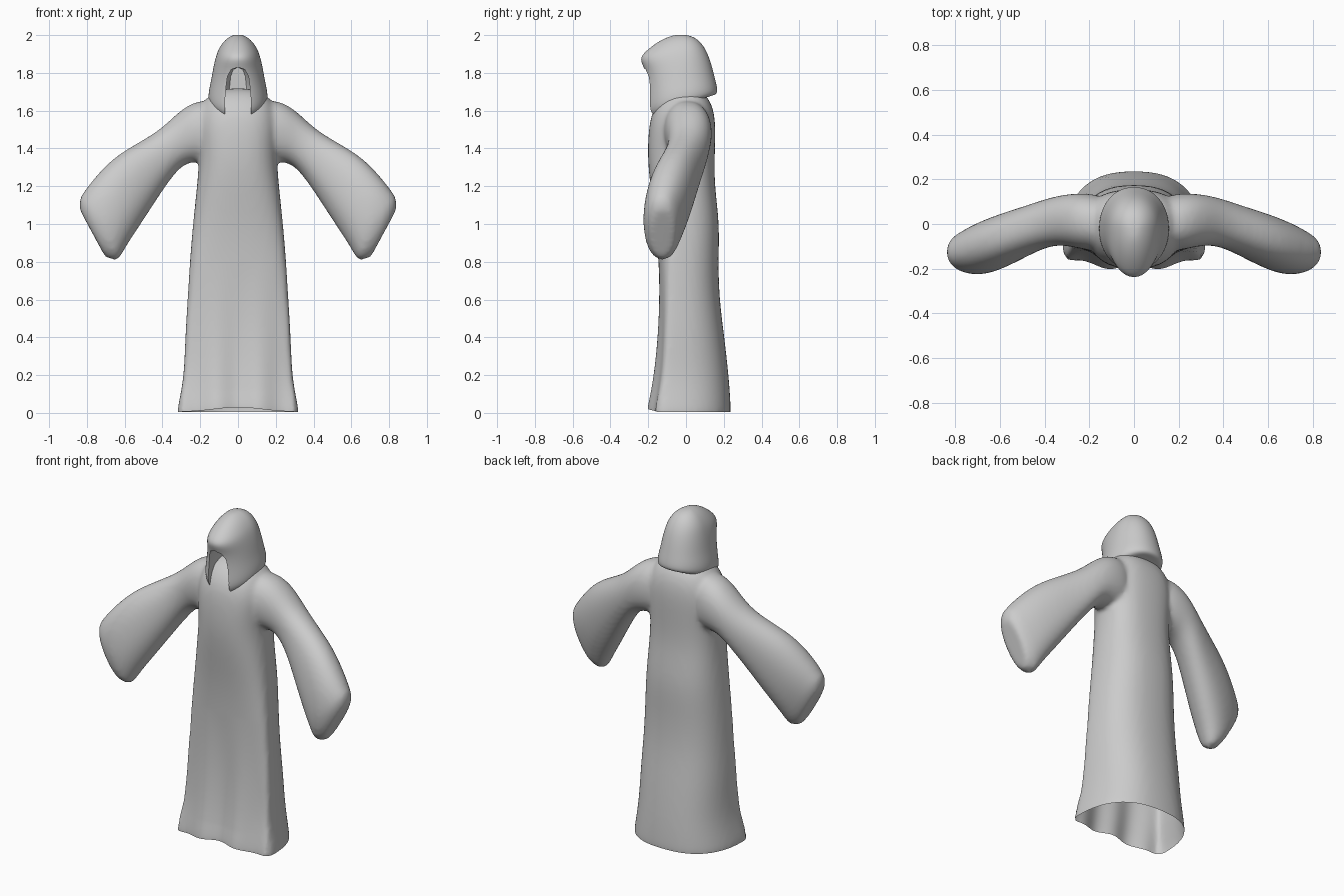
import bpy, bmesh, math
from mathutils import Vector

if "Cube" in bpy.data.objects:
    bpy.data.objects.remove(bpy.data.objects["Cube"])

N = 28


def power(v, e):
    return math.copysign(abs(v) ** e, v)


def loft(name, rings, levels=2):
    """Skin a list of equal-length point rings, capped at both ends."""
    bm = bmesh.new()
    rows = [[bm.verts.new(p) for p in ring] for ring in rings]
    n = len(rows[0])
    for a, b in zip(rows, rows[1:]):
        for i in range(n):
            bm.faces.new((a[i], a[(i + 1) % n], b[(i + 1) % n], b[i]))
    bm.faces.new(rows[0])
    bm.faces.new(rows[-1])
    bmesh.ops.recalc_face_normals(bm, faces=bm.faces[:])
    me = bpy.data.meshes.new(name)
    bm.to_mesh(me)
    bm.free()
    ob = bpy.data.objects.new(name, me)
    bpy.context.collection.objects.link(ob)
    if levels:
        ob.modifiers.new("smooth", 'SUBSURF').levels = levels
    return ob


def bake(ob):
    """Apply every modifier on an object."""
    bpy.context.view_layer.update()
    dg = bpy.context.evaluated_depsgraph_get()
    me = bpy.data.meshes.new_from_object(ob.evaluated_get(dg))
    ob.modifiers.clear()
    ob.data = me


def section(w, yf, yb, ym, zf, zb, e):
    """Rounded outline with its own front depth, back depth and tilt."""
    pts = []
    for i in range(N):
        t = 2 * math.pi * i / N
        s = power(math.sin(t), e)
        y = ym + s * ((yb - ym) if s > 0 else (ym - yf))
        z = zf + (zb - zf) * (y - yf) / (yb - yf)
        pts.append((w * power(math.cos(t), e), y, z))
    return pts


# Robe body: z, half width, front y, back y, y of widest point
body = [(-.08, .33, -.20, .24, -.12), (.02, .325, -.195, .24, -.12),
        (.18, .287, -.165, .23, -.10), (.40, .282, -.145, .205, -.09),
        (.60, .268, -.14, .178, -.08), (.80, .257, -.145, .172, -.07),
        (1.0, .24, -.16, .18, -.05), (1.2, .218, -.19, .152, -.03),
        (1.35, .205, -.205, .152, 0), (1.5, .22, -.20, .158, 0),
        (1.6, .205, -.18, .15, 0), (1.68, .165, -.125, .115, 0),
        (1.72, .08, -.05, .05, 0)]
robe = loft("robe", [section(w, f, b, m, z, z, .8) for z, w, f, b, m in body])
bake(robe)

# Sleeves: top x, top z, bottom x, bottom z, centre y, half depth
arm = [(.10, 1.66, .08, 1.34, 0, .12), (.23, 1.655, .20, 1.33, .01, .13),
       (.32, 1.59, .28, 1.325, .02, .115), (.41, 1.50, .35, 1.25, .01, .108),
       (.53, 1.43, .43, 1.13, -.03, .112), (.66, 1.355, .52, .99, -.075, .122),
       (.77, 1.235, .59, .885, -.11, .118), (.828, 1.155, .625, .82, -.125, .10),
       (.84, 1.135, .64, .805, -.125, .09), (.84, 1.08, .70, .82, -.125, .065),
       (.835, 1.07, .705, .83, -.125, .055)]
for side in (1, -1):
    rings = []
    for tx, tz, bx, bz, yc, d in arm:
        ring = []
        for i in range(N):
            t = 2 * math.pi * i / N
            k = .5 + .5 * power(math.cos(t), .9)
            ring.append((side * (bx + (tx - bx) * k),
                         yc + d * power(math.sin(t), .9), bz + (tz - bz) * k))
        rings.append(ring)
    sleeve = loft("sleeve", rings)
    bake(sleeve)
    # gather the sleeves into the robe mesh
    bm = bmesh.new()
    bm.from_mesh(robe.data)
    bm.from_mesh(sleeve.data)
    bm.to_mesh(robe.data)
    bm.free()
    bpy.data.objects.remove(sleeve)

# Fuse into one cloth surface with soft joins
rm = robe.modifiers.new("fuse", 'REMESH')
rm.mode = 'VOXEL'
rm.voxel_size = .014
sm = robe.modifiers.new("soften", 'SMOOTH')
sm.iterations = 8
sm.factor = .5
bake(robe)

# Open the hem, lift its front middle and press in shallow folds
bm = bmesh.new()
bm.from_mesh(robe.data)
bmesh.ops.bisect_plane(bm, geom=bm.verts[:] + bm.edges[:] + bm.faces[:],
                       plane_co=(0, 0, .005), plane_no=(0, 0, 1), clear_inner=True)
for v in bm.verts:
    if v.co.y < -.08 and abs(v.co.x) < .3 and v.co.z < .8:
        front = min(1, (-.08 - v.co.y) / .05)
        fade = 1 - v.co.z / .8
        v.co.y += .012 * front * fade * math.cos(v.co.x * 28)
        v.co.z += .025 * front * max(0, 1 - v.co.z / .12) * math.exp(-(v.co.x / .18) ** 2)
bm.to_mesh(robe.data)
bm.free()

# Hood: front z, back z, half width, front y, back y
cowl = [(1.555, 1.675, .11, -.18, .11), (1.565, 1.68, .13, -.195, .14),
        (1.60, 1.69, .158, -.21, .17), (1.66, 1.73, .158, -.208, .165),
        (1.74, 1.78, .143, -.207, .152), (1.82, 1.84, .131, -.218, .137),
        (1.875, 1.90, .117, -.25, .117), (1.915, 1.945, .10, -.215, .092),
        (1.965, 1.98, .07, -.15, .06), (1.995, 1.998, .036, -.085, .02),
        (2.002, 2.002, .012, -.045, -.015)]
hood = loft("hood", [section(w, f, b, -.02, zf, zb, .95) for zf, zb, w, f, b in cowl])
bake(hood)

# Arched face opening, widening into the hood
half = [(.068, 1.56), (.07, 1.64), (.064, 1.72), (.056, 1.78), (.036, 1.818)]
arch = half + [(0, 1.83)] + [(-x, z) for x, z in reversed(half)]
cutter = loft("face_opening_cutter",
              [[(x * s, y, z) for x, z in arch]
               for y, s in ((-.32, 1), (-.18, 1), (-.10, 1.3), (.03, 1.2), (.08, .7))], 0)
cutter.hide_render = True
cut = hood.modifiers.new("opening", 'BOOLEAN')
cut.operation = 'DIFFERENCE'
cut.solver = 'EXACT'
cut.object = cutter
bake(hood)
bpy.data.objects.remove(cutter)

# Smooth cloth shading, crisp only at the rims
for ob in (robe, hood):
    bpy.ops.object.select_all(action='DESELECT')
    ob.select_set(True)
    bpy.context.view_layer.objects.active = ob
    bpy.ops.object.shade_smooth_by_angle(angle=math.radians(45))
